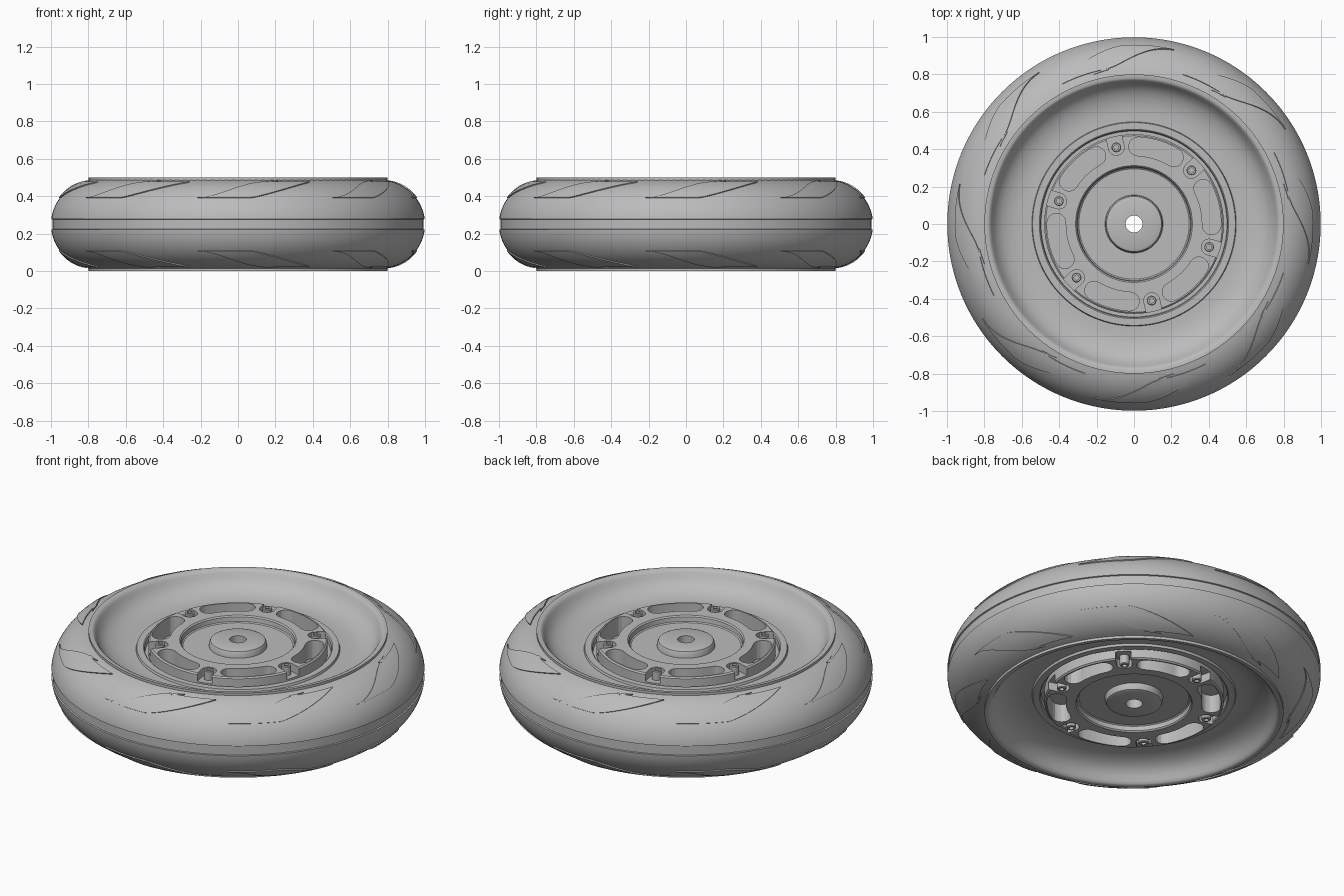
import bpy, bmesh, math
from math import sin, cos, radians, pi

if "Cube" in bpy.data.objects:
    bpy.data.objects.remove(bpy.data.objects["Cube"])

MID = 0.25          # height of the wheel's middle plane
BOLTS = 6
TREADS = 8

grey = bpy.data.materials.new("plain grey")
grey.use_nodes = True
grey.diffuse_color = (0.5, 0.5, 0.5, 1)
grey.node_tree.nodes["Principled BSDF"].inputs["Base Color"].default_value = (0.5, 0.5, 0.5, 1)


def finish(name, bm, smooth=True):
    bmesh.ops.recalc_face_normals(bm, faces=bm.faces[:])
    mesh = bpy.data.meshes.new(name)
    bm.to_mesh(mesh)
    bm.free()
    obj = bpy.data.objects.new(name, mesh)
    bpy.context.collection.objects.link(obj)
    mesh.materials.append(grey)
    if smooth:
        shade(obj)
    return obj


def shade(obj):
    bpy.ops.object.select_all(action="DESELECT")
    obj.select_set(True)
    bpy.context.view_layer.objects.active = obj
    bpy.ops.object.shade_smooth_by_angle(angle=radians(32))


def lathe(name, loop, steps=128, smooth=True):
    """Spin a closed (radius, z) loop about the axle."""
    bm = bmesh.new()
    rings = [[bm.verts.new((r * cos(2 * pi * i / steps), r * sin(2 * pi * i / steps), z))
              for r, z in loop] for i in range(steps)]
    n = len(loop)
    for i in range(steps):
        a, b = rings[i], rings[(i + 1) % steps]
        for j in range(n):
            k = (j + 1) % n
            bm.faces.new((a[j], b[j], b[k], a[k]))
    return finish(name, bm, smooth)


def prism(bm, outline, z0, z1):
    low = [bm.verts.new((x, y, z0)) for x, y in outline]
    high = [bm.verts.new((x, y, z1)) for x, y in outline]
    bm.faces.new(low[::-1])
    bm.faces.new(high)
    for i in range(len(low)):
        k = (i + 1) % len(low)
        bm.faces.new((low[i], low[k], high[k], high[i]))


def polar(r, deg):
    return r * cos(radians(deg)), r * sin(radians(deg))


def mirrored(half):
    return half + [(r, 2 * MID - z) for r, z in reversed(half)]


# Rim and hub: dished rim, ring, groove, hub plate, recess and centre boss
rim_half = [
    (0.045, 0.445), (0.135, 0.445), (0.147, 0.44), (0.152, 0.43), (0.155, 0.405),
    (0.295, 0.405), (0.302, 0.41), (0.305, 0.435), (0.312, 0.442),
    (0.472, 0.442), (0.48, 0.435), (0.48, 0.365), (0.497, 0.365), (0.50, 0.395),
    (0.506, 0.40), (0.542, 0.40), (0.546, 0.387), (0.59, 0.386), (0.63, 0.39),
    (0.67, 0.40), (0.705, 0.416), (0.73, 0.435), (0.75, 0.46), (0.762, 0.482),
    (0.771, 0.495), (0.78, 0.5), (0.80, 0.5), (0.80, 0.45)]
rim = lathe("rim_and_hub", mirrored(rim_half))

# Cutters: curved pockets between the bolts, and notches around them
cut = bmesh.new()
for k in range(BOLTS):
    bolt_at = 103 + k * 60
    mid, span, rc, w = bolt_at + 30, 14, 0.415, 0.05
    outline = [polar(rc + w, mid - span + 2 * span * i / 12) for i in range(13)]
    for end, back in ((mid + span, 0), (mid - span, 180)):
        cx, cy = polar(rc, end)
        for i in range(1, 8):
            dx, dy = polar(w, end + back + i * 22.5)
            outline.append((cx + dx, cy + dy))
        if not back:
            outline += [polar(rc - w, mid + span - 2 * span * i / 12) for i in range(13)]
    bx, by = polar(0.42, bolt_at)
    notch = []
    for i in range(13):
        dx, dy = polar(0.042, bolt_at + 90 + i * 15)
        notch.append((bx + dx, by + dy))
    ox, oy = polar(0.07, bolt_at)
    notch += [(notch[-1][0] + ox, notch[-1][1] + oy), (notch[0][0] + ox, notch[0][1] + oy)]
    for shape, floor in ((outline, 0.335), (notch, 0.395)):
        prism(cut, shape, floor, 0.6)
        prism(cut, shape, -0.1, 2 * MID - floor)
cutter = finish("pocket_cutter", cut, False)
cutter.hide_render = True
mod = rim.modifiers.new("pockets", "BOOLEAN")
mod.operation, mod.solver, mod.object = "DIFFERENCE", "EXACT", cutter
bpy.context.view_layer.objects.active = rim
bpy.ops.object.modifier_apply(modifier=mod.name)
bpy.data.objects.remove(cutter)
shade(rim)

# Bolts: collared posts with a socket, on both sides
for k in range(BOLTS):
    x, y = polar(0.42, 103 + k * 60)
    for side, way in (("upper", 1), ("lower", -1)):
        loop = [(0.013, 0.13), (0.013, 0.20), (0.022, 0.20), (0.026, 0.196), (0.026, 0.13)]
        bolt = lathe(f"bolt_{side}_{k + 1}", [(r, MID + way * h) for r, h in loop], 24)
        bolt.location = (x, y, 0)


# Tyre: oval section with a shallow groove round the middle
def section(phi, lift=0.0):
    p = radians(phi)
    return 0.75 + (0.25 + lift) * cos(p), MID + (0.24 + lift) * sin(p)


half = [(0.795, 0.45), (0.795, 0.487)]
half += [section(p) for p in range(78, 8, -3)]
half += [section(6.8), (0.991, MID + 0.026)]
lathe("tyre", mirrored(half), 160)


# Tread: thin curved blades and barbs that hug the tyre shoulders
def blade(bm, turn, way, lower, upper, steps=24, across=4, lift=0.006):
    def point(edge_t, f, up):
        (a0, p0), (a1, p1) = lower(edge_t), upper(edge_t)
        r, z = section(p0 + (p1 - p0) * f, up)
        x, y = polar(r, turn + a0 + (a1 - a0) * f)
        return bm.verts.new((x, y, MID + way * (z - MID)))
    top, base = ([[point(i / steps, j / across, up) for j in range(across + 1)]
                  for i in range(steps + 1)] for up in (lift, -0.006))
    for i in range(steps):
        for j in range(across):
            bm.faces.new((top[i][j], top[i + 1][j], top[i + 1][j + 1], top[i][j + 1]))
        for j in (0, across):
            bm.faces.new((top[i][j], top[i + 1][j], base[i + 1][j], base[i][j]))
    for i in (0, steps):
        for j in range(across):
            bm.faces.new((top[i][j], top[i][j + 1], base[i][j + 1], base[i][j]))


def ease(t):
    return t * t * (3 - 2 * t)


def blade_low(t):
    return -18 + 40 * t, 35.5 + 33 * max(0, (t - 0.42) / 0.58) ** 1.2


def blade_high(t):
    return -18 + 40 * t, 36 + 33 * ease(min(1, t / 0.6))


def barb_low(t):
    return 5 + 5 * t, 67 + 5 * t


def barb_high(t):
    return 4 + 6 * t, 70 + 2.2 * t


for side, way in (("upper", 1), ("lower", -1)):
    bm = bmesh.new()
    for k in range(TREADS):
        turn = -85 + k * 360 / TREADS
        blade(bm, turn, way, blade_low, blade_high)
        blade(bm, turn, way, barb_low, barb_high, 4, 1)
    finish(f"tread_{side}", bm)
